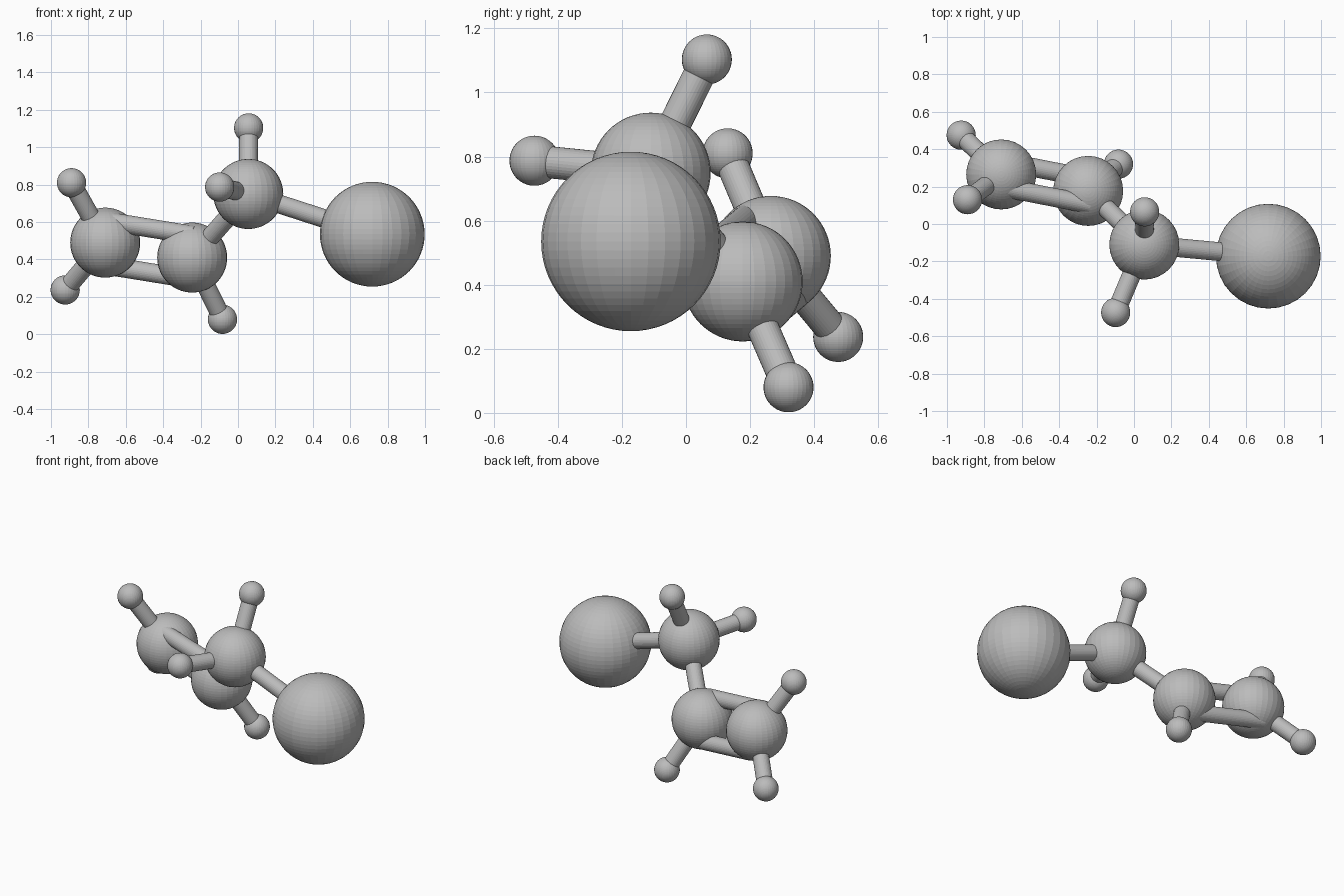
import bpy
from mathutils import Vector

cube = bpy.data.objects.get("Cube")
if cube:
    bpy.data.objects.remove(cube, do_unlink=True)

grey = bpy.data.materials.new("plain grey")
grey.use_nodes = True
grey.diffuse_color = (0.5, 0.5, 0.5, 1)
grey.node_tree.nodes["Principled BSDF"].inputs["Base Color"].default_value = (0.5, 0.5, 0.5, 1)

BIG, MEDIUM, SMALL, ROD = 0.28, 0.187, 0.078, 0.05


def finish(name):
    obj = bpy.context.object
    obj.name = name
    obj.data.materials.append(grey)


def ball(name, centre, radius):
    bpy.ops.mesh.primitive_uv_sphere_add(segments=32, ring_count=32, radius=radius, location=centre)
    finish(name)


def rod(name, start, end):
    start, end = Vector(start), Vector(end)
    along = end - start
    bpy.ops.mesh.primitive_cylinder_add(vertices=32, radius=ROD, depth=along.length,
                                        location=(start + end) / 2)
    bpy.context.object.rotation_euler = along.to_track_quat("Z", "Y").to_euler()
    finish(name)


# Balls: name -> (centre, radius)
balls = {
    "large_ball": ((0.718, -0.172, 0.535), BIG),
    "upper_ball": ((0.055, -0.11, 0.75), MEDIUM),
    "middle_ball": ((-0.245, 0.177, 0.41), MEDIUM),
    "end_ball": ((-0.71, 0.265, 0.49), MEDIUM),
    "top_small_ball": ((0.057, 0.065, 1.103), SMALL),
    "front_small_ball": ((-0.098, -0.473, 0.787), SMALL),
    "end_high_small_ball": ((-0.89, 0.13, 0.81), SMALL),
    "end_low_small_ball": ((-0.924, 0.475, 0.237), SMALL),
    "middle_small_ball": ((-0.083, 0.32, 0.08), SMALL),
}
for name, (centre, radius) in balls.items():
    ball(name, centre, radius)

# Single rods joining pairs of balls
links = [
    ("upper_ball", "large_ball"),
    ("upper_ball", "middle_ball"),
    ("upper_ball", "top_small_ball"),
    ("upper_ball", "front_small_ball"),
    ("end_ball", "end_high_small_ball"),
    ("end_ball", "end_low_small_ball"),
    ("middle_ball", "middle_small_ball"),
]
for a, b in links:
    rod("rod_to_" + b, balls[a][0], balls[b][0])

# Twin rods, offset in the plane of the end balls
end = Vector(balls["end_ball"][0])
middle = Vector(balls["middle_ball"][0])
axis = (middle - end).normalized()
spread = Vector(balls["end_high_small_ball"][0]) - Vector(balls["end_low_small_ball"][0])
spread = (spread - axis * spread.dot(axis)).normalized() * 0.137
for name, side in (("upper_twin_rod", 1), ("lower_twin_rod", -1)):
    rod(name, end + spread * (side - 0.02), middle + spread * (side + 0.02))
